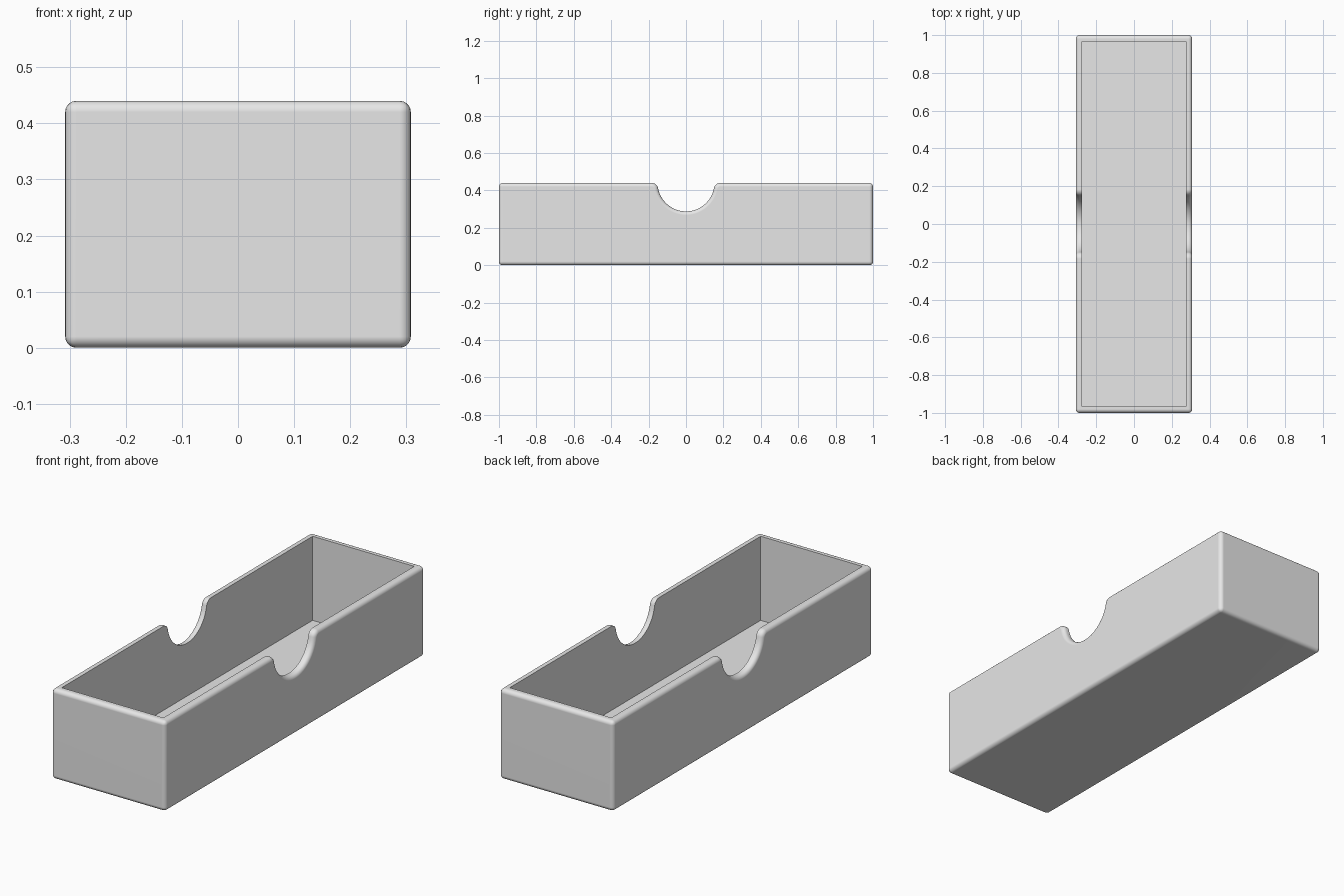
import bpy, bmesh, math

cube = bpy.data.objects.get("Cube")
if cube:
    bpy.data.objects.remove(cube, do_unlink=True)

HALF_X, HALF_Y, HEIGHT = 0.308, 1.0, 0.44
WALL, FLOOR = 0.034, 0.03
NOTCH, FILLET, ROUND = 0.152, 0.035, 0.02

grey = bpy.data.materials.new("plain grey")
grey.use_nodes = True
colour = (0.8, 0.8, 0.8, 1)
grey.diffuse_color = colour
grey.node_tree.nodes["Principled BSDF"].inputs["Base Color"].default_value = colour


def arc(cy, cz, r, start, end, steps):
    """Points on an arc in the side plane."""
    angles = [start + (end - start) * i / steps for i in range(steps + 1)]
    return [(cy + r * math.cos(a), cz + r * math.sin(a)) for a in angles]


def extrude_profile(name, points, half, rounding=0):
    """Solid from a (y, z) outline pushed along x, with its sharp edges rounded."""
    bm = bmesh.new()
    face = bm.faces.new([bm.verts.new((-half, y, z)) for y, z in points])
    moved = bmesh.ops.extrude_face_region(bm, geom=[face])["geom"]
    verts = [v for v in moved if isinstance(v, bmesh.types.BMVert)]
    bmesh.ops.translate(bm, verts=verts, vec=(2 * half, 0, 0))
    bmesh.ops.recalc_face_normals(bm, faces=bm.faces)
    if rounding:
        sharp = [e for e in bm.edges if e.calc_face_angle(0) > math.radians(35)]
        bmesh.ops.bevel(bm, geom=sharp, offset=rounding, segments=5,
                        profile=0.5, affect='EDGES')
    mesh = bpy.data.meshes.new(name)
    bm.to_mesh(mesh)
    bm.free()
    mesh.materials.append(grey)
    obj = bpy.data.objects.new(name, mesh)
    bpy.context.collection.objects.link(obj)
    return obj


# Side outline: a rectangle with a round finger notch and softened notch lips
lip_y = math.sqrt(NOTCH ** 2 + 2 * NOTCH * FILLET)
lip_z = HEIGHT - FILLET
tilt = math.atan2(FILLET, lip_y)
right_lip = arc(lip_y, lip_z, FILLET, math.pi / 2, math.pi - tilt, 8)
bowl = arc(0, HEIGHT, NOTCH, -tilt, -math.pi + tilt, 28)
left_lip = [(-y, z) for y, z in reversed(right_lip)]
outline = ([(-HALF_Y, 0), (HALF_Y, 0), (HALF_Y, HEIGHT)]
           + right_lip + bowl[1:-1] + left_lip + [(-HALF_Y, HEIGHT)])
tray = extrude_profile("open_tray", outline, HALF_X, ROUND)

# Hollow inside
iy = HALF_Y - WALL
cavity = extrude_profile("cavity_cutter",
                         [(-iy, FLOOR), (iy, FLOOR), (iy, 1), (-iy, 1)],
                         HALF_X - WALL)
cavity.hide_render = True
cut = tray.modifiers.new("hollow", 'BOOLEAN')
cut.operation = 'DIFFERENCE'
cut.solver = 'EXACT'
cut.object = cavity

bpy.ops.object.select_all(action='DESELECT')
tray.select_set(True)
bpy.context.view_layer.objects.active = tray
bpy.ops.object.modifier_apply(modifier=cut.name)
bpy.data.objects.remove(cavity, do_unlink=True)

# Smooth rounded edges, crisp inner corners
bpy.ops.object.shade_smooth_by_angle(angle=math.radians(35))
weighted = tray.modifiers.new("clean_shading", 'WEIGHTED_NORMAL')
weighted.keep_sharp = True
